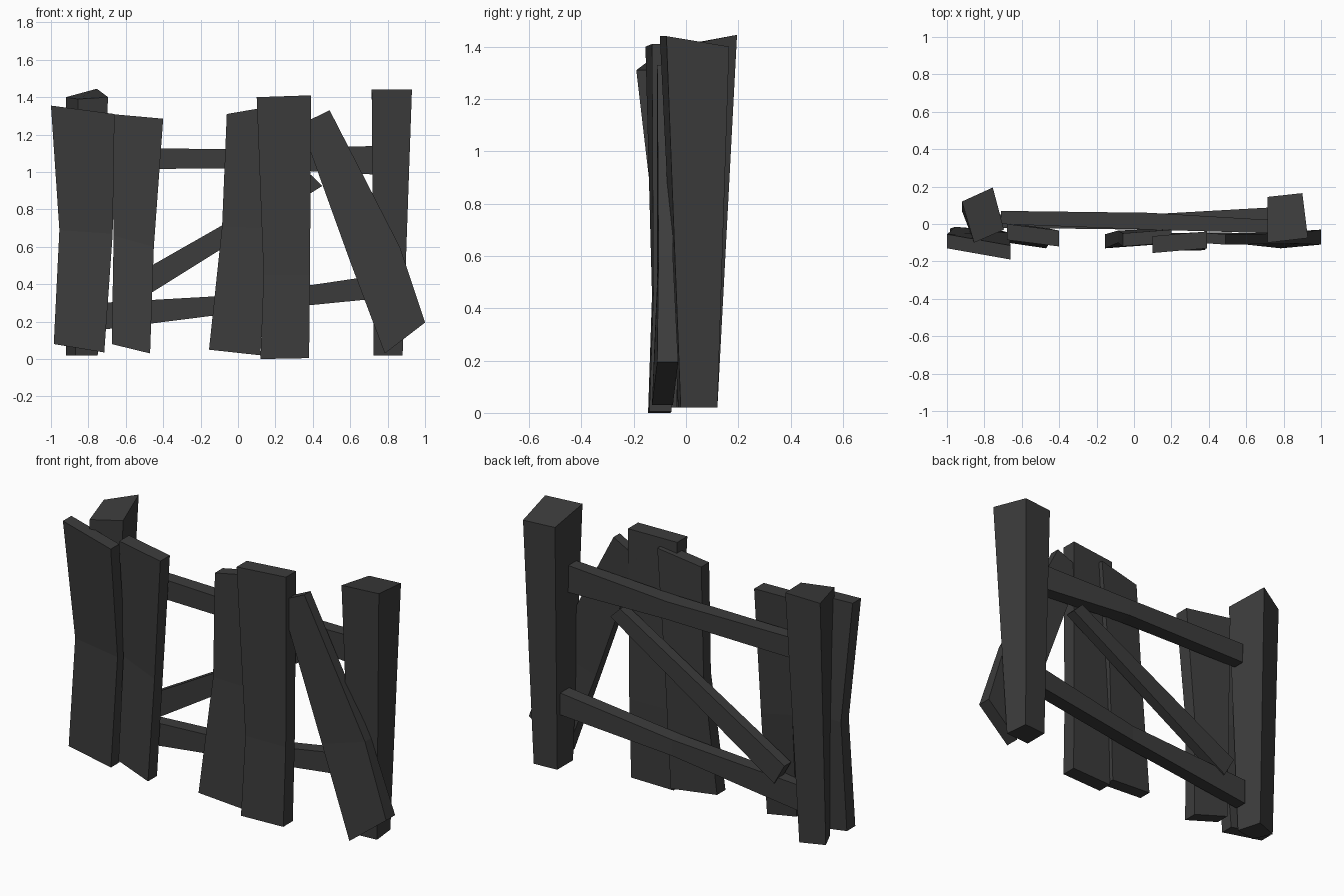
import bpy, bmesh

wood = bpy.data.materials.new("dark_wood")
wood.diffuse_color = (0.045, 0.045, 0.045, 1)


def loft(name, rings):
    """Closed flat-faced solid through a list of four-corner rings."""
    bm = bmesh.new()
    vs = [[bm.verts.new(p) for p in r] for r in rings]
    for a, b in zip(vs, vs[1:]):
        for i in range(4):
            j = (i + 1) % 4
            bm.faces.new((a[i], a[j], b[j], b[i]))
    bm.faces.new(vs[0])
    bm.faces.new(vs[-1])
    bmesh.ops.recalc_face_normals(bm, faces=bm.faces[:])
    me = bpy.data.meshes.new(name)
    bm.to_mesh(me)
    bm.free()
    me.materials.append(wood)
    ob = bpy.data.objects.new(name, me)
    bpy.context.collection.objects.link(ob)
    return ob


def board(name, sections):
    """Section: x,z of one edge, x,z of other edge, front y at each, thickness."""
    loft(name, [[(xa, ya, za), (xb, yb, zb), (xb, yb + t, zb), (xa, ya + t, za)]
                for xa, za, xb, zb, ya, yb, t in sections])


# Twisted, tapered posts with slanted tops
loft("left_post", [
    [(-0.87, -0.04, 0.02), (-0.75, -0.02, 0.02), (-0.79, 0.12, 0.02), (-0.92, 0.07, 0.02)],
    [(-0.855, -0.10, 1.39), (-0.695, -0.03, 1.40), (-0.755, 0.195, 1.445), (-0.92, 0.12, 1.40)]])
loft("right_post", [
    [(0.725, -0.03, 0.02), (0.88, -0.02, 0.02), (0.865, 0.12, 0.02), (0.725, 0.11, 0.02)],
    [(0.715, -0.10, 1.44), (0.93, -0.075, 1.44), (0.90, 0.165, 1.40), (0.715, 0.145, 1.40)]])

# Rails (lower edge, upper edge)
board("upper_rail", [
    (-0.71, 1.015, -0.71, 1.13, 0.0, 0.0, 0.07),
    (0.08, 1.02, 0.08, 1.12, -0.03, -0.03, 0.09),
    (0.76, 0.985, 0.76, 1.14, -0.05, -0.05, 0.07)])
board("lower_rail", [
    (-0.74, 0.155, -0.74, 0.30, -0.02, -0.02, 0.07),
    (0.05, 0.255, 0.05, 0.345, -0.03, -0.03, 0.08),
    (0.76, 0.325, 0.76, 0.45, 0.01, 0.01, 0.08)])

# Diagonal brace
board("diagonal_brace", [
    (-0.59, 0.275, -0.655, 0.39, 0.0, 0.0, 0.06),
    (0.45, 0.925, 0.39, 0.985, -0.03, -0.03, 0.06)])

# Crooked planks, bottom to top
board("outer_left_plank", [
    (-0.985, 0.08, -0.715, 0.035, -0.10, -0.11, 0.075),
    (-0.955, 0.69, -0.67, 0.67, -0.085, -0.115, 0.07),
    (-1.0, 1.355, -0.66, 1.31, -0.13, -0.19, 0.075)])
board("inner_left_plank", [
    (-0.675, 0.08, -0.47, 0.03, -0.10, -0.13, 0.08),
    (-0.665, 0.66, -0.45, 0.60, -0.07, -0.10, 0.075),
    (-0.68, 1.31, -0.40, 1.285, -0.085, -0.12, 0.085)])
board("centre_left_plank", [
    (-0.155, 0.05, 0.12, 0.02, -0.13, -0.11, 0.075),
    (-0.085, 0.71, 0.15, 0.70, -0.10, -0.09, 0.065),
    (-0.06, 1.31, 0.20, 1.355, -0.12, -0.10, 0.07)])
board("centre_plank", [
    (0.12, 0.0, 0.38, 0.005, -0.145, -0.14, 0.085),
    (0.137, 0.45, 0.385, 0.45, -0.13, -0.125, 0.08),
    (0.10, 1.40, 0.39, 1.41, -0.155, -0.13, 0.09)])
board("leaning_plank", [
    (0.785, 0.03, 1.0, 0.195, -0.13, -0.11, 0.08),
    (0.60, 0.52, 0.865, 0.60, -0.11, -0.105, 0.055),
    (0.335, 1.255, 0.49, 1.33, -0.10, -0.11, 0.055)])
